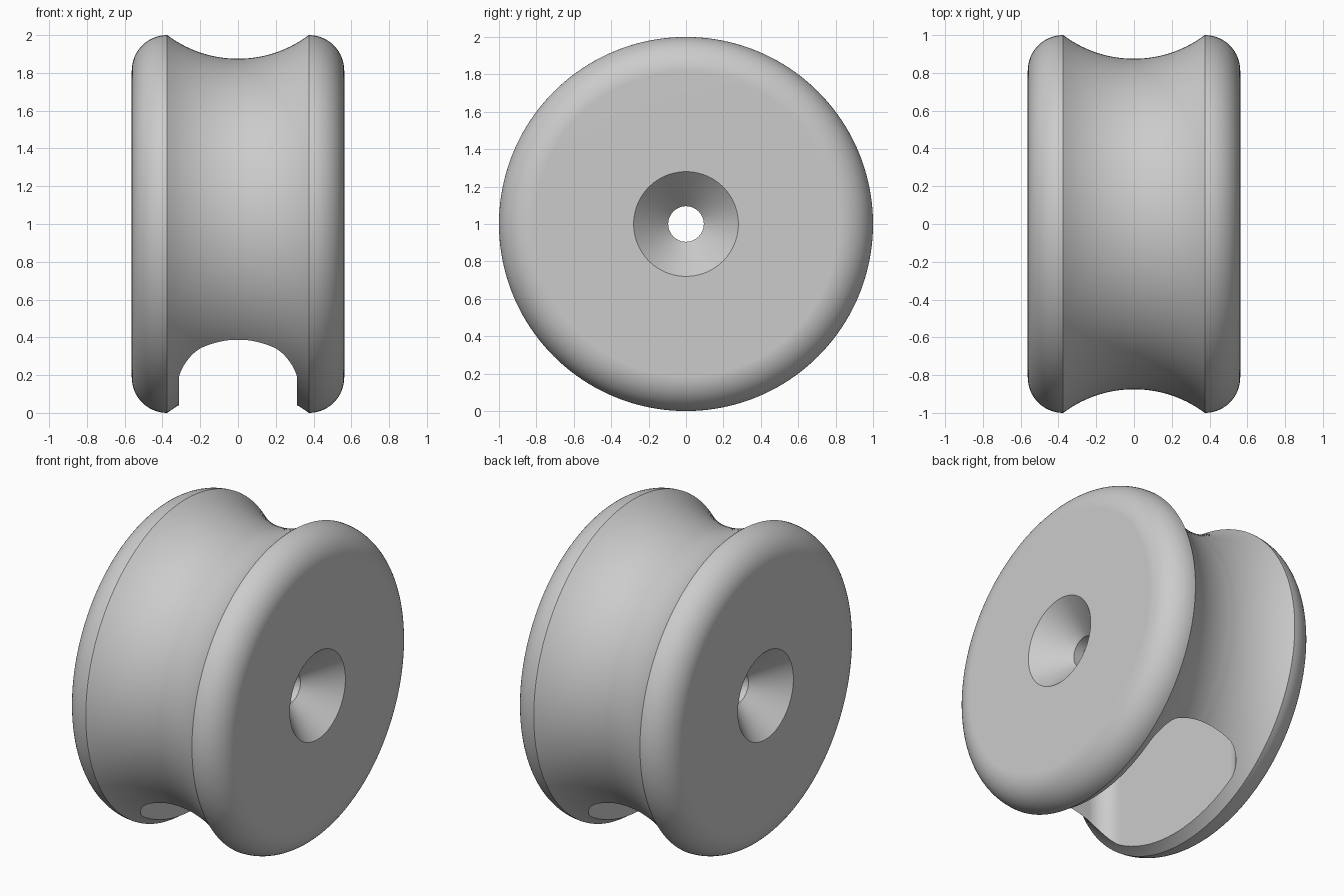
import bpy
import bmesh
from math import sin, cos, pi, radians, sqrt

if "Cube" in bpy.data.objects:
    bpy.data.objects.remove(bpy.data.objects["Cube"])

SEGMENTS = 160
AXLE_Z = 1.0


def arc(cx, cr, radius, start, end, steps):
    """Points (x, distance from axle) along an arc, angles in degrees."""
    angles = [radians(start + (end - start) * i / steps) for i in range(steps + 1)]
    return [(cx + radius * cos(a), cr + radius * sin(a)) for a in angles]


def circle_ring(x, r):
    turn = [2 * pi * i / SEGMENTS for i in range(SEGMENTS)]
    return [(x, r * cos(a), AXLE_Z + r * sin(a)) for a in turn]


def slot_ring(x, r):
    """Half circle around the axle with straight legs running out of the bottom."""
    half = SEGMENTS // 2
    turn = [pi * i / half for i in range(half + 1)]
    top = [(x, r * cos(a), AXLE_Z + r * sin(a)) for a in turn]
    return top + [(x, -r, -0.3), (x, r, -0.3)]


def loft(name, rings, closed):
    bm = bmesh.new()
    loops = [[bm.verts.new(p) for p in ring] for ring in rings]
    pairs = list(zip(loops, loops[1:]))
    if closed:
        pairs.append((loops[-1], loops[0]))
    else:
        bm.faces.new(loops[0])
        bm.faces.new(loops[-1])
    for a, b in pairs:
        n = len(a)
        for i in range(n):
            j = (i + 1) % n
            bm.faces.new((a[i], a[j], b[j], b[i]))
    bmesh.ops.recalc_face_normals(bm, faces=bm.faces)
    mesh = bpy.data.meshes.new(name)
    bm.to_mesh(mesh)
    bm.free()
    obj = bpy.data.objects.new(name, mesh)
    bpy.context.collection.objects.link(obj)
    return obj


def mirrored(points):
    return points + [(-x, r) for x, r in reversed(points)]


# Grooved wheel: bore, countersink, side face, rounded rim, then half the groove
half = [(0.375, 0.095), (0.5625, 0.28)]
half += arc(0.375, 0.8125, 0.1875, 0, 90, 16)
groove_r = 0.625
for i in range(15, 0, -1):
    x = 0.375 * i / 16
    half.append((x, 1.5 - sqrt(groove_r ** 2 - x ** 2)))
wheel = loft("grooved_wheel", [circle_ring(x, r) for x, r in mirrored(half)], True)

# Round-topped pocket with filleted sides, open at the bottom
pocket_half = arc(0.1875, 0.5, 0.125, 0, 90, 12)
pocket = loft("pocket_cutter", [slot_ring(x, r) for x, r in mirrored(pocket_half)], False)
pocket.hide_render = True

cut = wheel.modifiers.new("pocket", 'BOOLEAN')
cut.operation = 'DIFFERENCE'
cut.solver = 'EXACT'
cut.object = pocket
bpy.ops.object.select_all(action='DESELECT')
bpy.context.view_layer.objects.active = wheel
wheel.select_set(True)
bpy.ops.object.modifier_apply(modifier=cut.name)
bpy.data.objects.remove(pocket)

# Smooth shading with crisp edges
bpy.ops.object.shade_smooth_by_angle(angle=radians(25))
weighted = wheel.modifiers.new("weighted_normals", 'WEIGHTED_NORMAL')
weighted.keep_sharp = True

# Plain grey material
grey = bpy.data.materials.new("light_grey")
grey.use_nodes = True
colour = (0.6, 0.6, 0.6, 1.0)
grey.diffuse_color = colour
grey.node_tree.nodes["Principled BSDF"].inputs["Base Color"].default_value = colour
wheel.data.materials.clear()
wheel.data.materials.append(grey)
